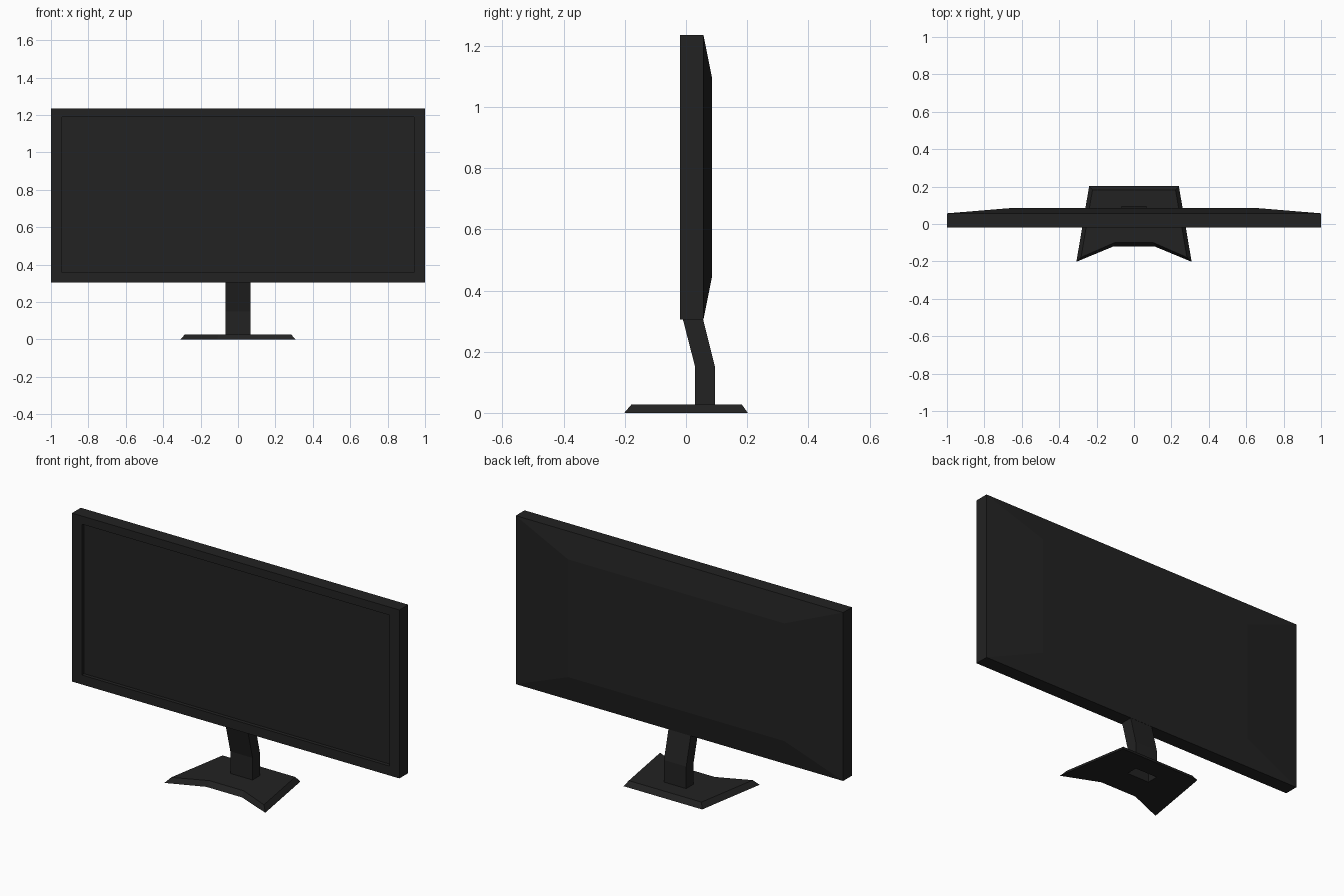
import bpy, bmesh

if "Cube" in bpy.data.objects:
    bpy.data.objects.remove(bpy.data.objects["Cube"])

black = bpy.data.materials.new("matte black")
black.diffuse_color = (0.016, 0.016, 0.016, 1)
black.use_nodes = True
black.node_tree.nodes["Principled BSDF"].inputs["Base Color"].default_value = black.diffuse_color


def loft(name, rings, cap_start=True, cap_end=True):
    """Join equal-length point rings with quads and cap the ends."""
    bm = bmesh.new()
    loops = [[bm.verts.new(p) for p in ring] for ring in rings]
    n = len(loops[0])
    for a, b in zip(loops, loops[1:]):
        for i in range(n):
            j = (i + 1) % n
            bm.faces.new((a[i], a[j], b[j], b[i]))
    if cap_start:
        bm.faces.new(loops[0][::-1])
    if cap_end:
        bm.faces.new(loops[-1])
    bmesh.ops.recalc_face_normals(bm, faces=bm.faces)
    mesh = bpy.data.meshes.new(name)
    bm.to_mesh(mesh)
    bm.free()
    mesh.materials.append(black)
    obj = bpy.data.objects.new(name, mesh)
    bpy.context.collection.objects.link(obj)
    return obj


def upright(y, w, z0, z1):
    return [(-w, y, z0), (w, y, z0), (w, y, z1), (-w, y, z1)]


def flat(z, half):
    """Mirror a right-hand outline across x = 0."""
    return [(x, y, z) for x, y in half] + [(-x, y, z) for x, y in half[::-1]]


# Screen housing: recessed display, bezel, sides and tapered back
loft("screen_housing", [
    upright(0.0, 0.94, 0.357, 1.19),
    upright(-0.02, 0.94, 0.357, 1.19),
    upright(-0.02, 1.0, 0.305, 1.235),
    upright(0.057, 1.0, 0.305, 1.235),
    upright(0.085, 0.66, 0.445, 1.095),
])

# Cranked neck, a hollow tube open at the foot
loft("neck", [
    flat(z, [(0.068, y0), (0.068, y1)])
    for z, y0, y1 in ((0.0, 0.03, 0.095), (0.15, 0.03, 0.095), (0.305, -0.01, 0.056))
], cap_start=False)

# Foot with notched front and sloping rim
foot = loft("foot", [
    flat(0.0, [(0.11, -0.12), (0.308, -0.202), (0.24, 0.202)]),
    flat(0.012, [(0.11, -0.12), (0.308, -0.202), (0.24, 0.202)]),
    flat(0.028, [(0.105, -0.1), (0.283, -0.178), (0.222, 0.182)]),
][::2])

# Opening under the neck
cutter = loft("neck_opening_cutter", [
    flat(z, [(0.067, 0.031), (0.067, 0.094)]) for z in (-0.1, 0.1)])
cutter.hide_render = True
cutter.hide_viewport = True
cut = foot.modifiers.new("opening", 'BOOLEAN')
cut.operation = 'DIFFERENCE'
cut.solver = 'EXACT'
cut.object = cutter
